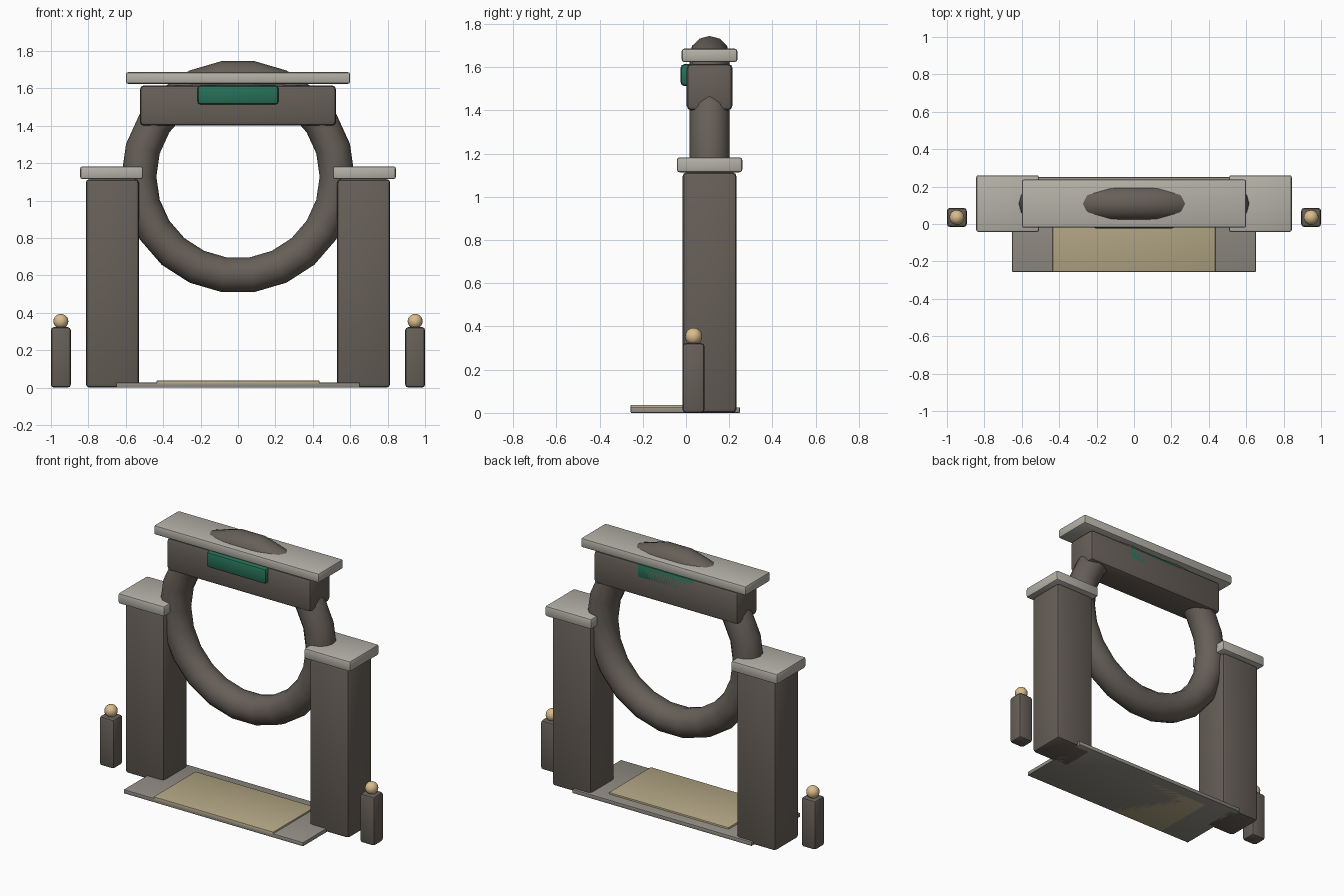
import bpy, math

if "Cube" in bpy.data.objects:
    bpy.data.objects.remove(bpy.data.objects["Cube"])

def material(name, rgb):
    m = bpy.data.materials.new(name)
    m.diffuse_color = (*rgb, 1)
    m.use_nodes = True
    m.node_tree.nodes["Principled BSDF"].inputs["Base Color"].default_value = m.diffuse_color
    return m

STONE = material("dark_stone", (0.135, 0.115, 0.098))
TRIM = material("pale_trim", (0.46, 0.44, 0.39))
SLAB = material("slab_stone", (0.29, 0.27, 0.235))
SAND = material("sand_inlay", (0.46, 0.39, 0.24))
GREEN = material("green_panel", (0.02, 0.16, 0.095))
LAMP = material("lamp_glow", (0.70, 0.50, 0.26))

def finish(ob, name, mat):
    ob.name = name
    ob.data.materials.append(mat)
    bpy.ops.object.shade_smooth_by_angle(angle=math.radians(40))
    return ob

def box(name, mat, x, y, z, bevel=0.0):
    """Box from (min, max) ranges, with rounded edges."""
    bpy.ops.mesh.primitive_cube_add(size=1)
    ob = bpy.context.object
    for v in ob.data.vertices:
        v.co = [r[0] + (c + 0.5) * (r[1] - r[0]) for c, r in zip(v.co, (x, y, z))]
    if bevel:
        mod = ob.modifiers.new("rounded", "BEVEL")
        mod.width, mod.segments = bevel, 2
        bpy.ops.object.modifier_apply(modifier=mod.name)
    return finish(ob, name, mat)

def span(centre, width):
    return (centre - width / 2, centre + width / 2)

YC = 0.109  # depth centre of the gate

# Ring: 22 sides, flat at top and bottom
bpy.ops.mesh.primitive_torus_add(major_segments=22, minor_segments=12,
                                 major_radius=0.53, minor_radius=0.0935,
                                 location=(0, YC, 1.128),
                                 rotation=(math.pi / 2, 0, 0))
finish(bpy.context.object, "gate_ring", STONE)

# Pillars, caps and lamp posts on both sides
for side, s in (("left", -1), ("right", 1)):
    box(side + "_pillar", STONE, span(s * 0.672, 0.284), span(YC, 0.25), (0, 1.114), 0.02)
    box(side + "_pillar_cap", TRIM, span(s * 0.676, 0.336), span(YC, 0.303), (1.114, 1.183), 0.012)
    box(side + "_post", STONE, span(s * 0.947, 0.106), span(0.035, 0.102), (0, 0.323), 0.016)
    bpy.ops.mesh.primitive_uv_sphere_add(segments=16, ring_count=10, radius=0.04,
                                         location=(s * 0.947, 0.035, 0.354))
    finish(bpy.context.object, side + "_lamp", LAMP)

# Lintel with its cap and the panel set through it
box("lintel", STONE, span(0, 1.048), span(YC, 0.212), (1.40, 1.616), 0.022)
box("lintel_cap", TRIM, span(0, 1.2), span(YC, 0.258), (1.624, 1.686), 0.012)
box("lintel_panel", GREEN, span(0, 0.435), (-0.025, YC + 0.106), (1.513, 1.615), 0.018)

# Threshold slab and sand-coloured inlay
box("threshold_slab", SLAB, span(0, 1.304), (-0.256, 0.25), (0, 0.026), 0.004)
box("threshold_inlay", SAND, span(0, 0.87), (-0.256, 0.18), (0, 0.037), 0.004)
